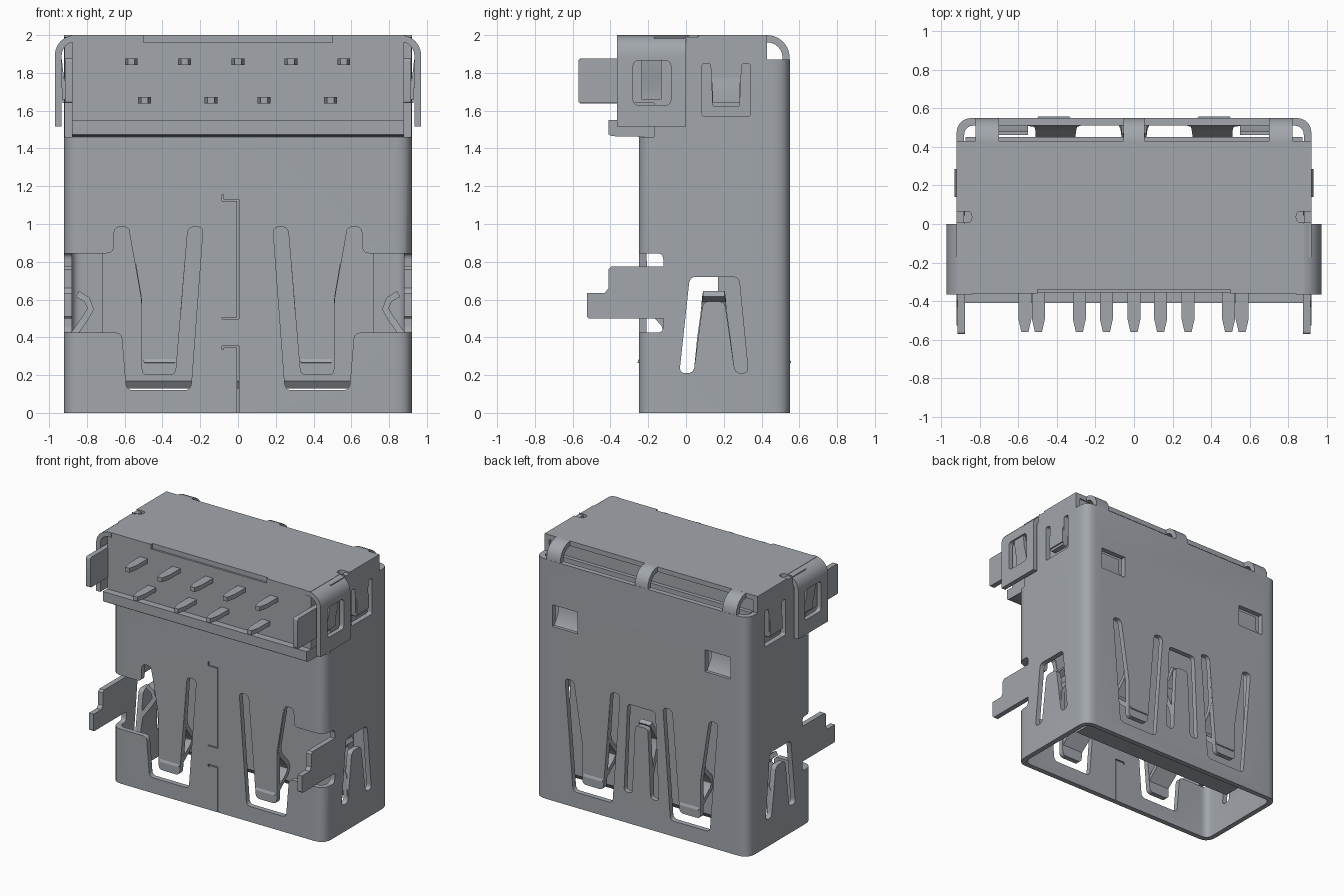
import bpy, bmesh, math
from mathutils import Vector

if "Cube" in bpy.data.objects:
    bpy.data.objects.remove(bpy.data.objects["Cube"], do_unlink=True)

grey = bpy.data.materials.new("metal grey")
grey.use_nodes = True
COL = (0.36, 0.385, 0.415, 1)
grey.diffuse_color = COL
grey.node_tree.nodes["Principled BSDF"].inputs["Base Color"].default_value = COL
parts = []


def add(name, bm):
    me = bpy.data.meshes.new(name)
    bmesh.ops.recalc_face_normals(bm, faces=bm.faces)
    bm.to_mesh(me)
    bm.free()
    me.materials.append(grey)
    ob = bpy.data.objects.new(name, me)
    bpy.context.collection.objects.link(ob)
    parts.append(ob)
    return ob


def rounded(poly, r, n=5):
    """Round every corner of a 2D polygon."""
    out = []
    for i, p in enumerate(poly):
        p, a, b = Vector(p), Vector(poly[i - 1]), Vector(poly[(i + 1) % len(poly)])
        d = min(r, (a - p).length * 0.49, (b - p).length * 0.49)
        s, e = p + (a - p).normalized() * d, p + (b - p).normalized() * d
        for k in range(n + 1):
            t = k / n
            out.append(s * (1 - t) ** 2 + p * 2 * t * (1 - t) + e * t * t)
    return out


def rect(u0, u1, v0, v1):
    return [(u0, v0), (u1, v0), (u1, v1), (u0, v1)]


def prism(name, poly, axis, lo, hi, r=0.0):
    """Extrude a 2D polygon along one axis."""
    place = {"x": lambda u, v, w: (w, u, v), "y": lambda u, v, w: (u, w, v),
             "z": lambda u, v, w: (u, v, w)}[axis]
    if r:
        poly = rounded(poly, r)
    bm = bmesh.new()
    a = [bm.verts.new(place(u, v, lo)) for u, v in poly]
    b = [bm.verts.new(place(u, v, hi)) for u, v in poly]
    bm.faces.new(a)
    bm.faces.new(b[::-1])
    for i in range(len(a)):
        j = (i + 1) % len(a)
        bm.faces.new((a[i], b[i], b[j], a[j]))
    return add(name, bm)


def apply_mods(ob):
    me = bpy.data.meshes.new_from_object(ob.evaluated_get(bpy.context.evaluated_depsgraph_get()))
    ob.modifiers.clear()
    ob.data = me


def ribbon(name, rows, thick=0.035):
    """Bent sheet strip through pairs of edge points."""
    bm = bmesh.new()
    vs = [(bm.verts.new(a), bm.verts.new(b)) for a, b in rows]
    for p, q in zip(vs, vs[1:]):
        bm.faces.new((p[0], p[1], q[1], q[0]))
    ob = add(name, bm)
    m = ob.modifiers.new("thickness", "SOLIDIFY")
    m.thickness, m.offset = thick, 0
    apply_mods(ob)
    return ob


def cut(ob, cutters):
    for c in cutters:
        m = ob.modifiers.new("cut", "BOOLEAN")
        m.operation, m.solver, m.object = "DIFFERENCE", "EXACT", c
    apply_mods(ob)
    for c in cutters:
        parts.remove(c)
        bpy.data.objects.remove(c, do_unlink=True)


def flip(poly, s):
    return [(u * s, v) for u, v in poly]


# Shell: rounded tube
shell = prism("shell", rect(-0.92, 0.92, -0.25, 0.55), "z", 0, 1.99, 0.09)
C = [prism("cut", rect(-0.88, 0.88, -0.21, 0.51), "z", -0.1, 2.1, 0.055),
     prism("cut", rect(-1, 1, -0.4, -0.17), "z", 1.46, 2.2),
     prism("cut", rect(-1, 1, 0.43, 0.7), "z", 1.87, 2.2)]

# Openings around the spring fingers
front_slot = [(0.95, 0.845), (0.66, 0.845), (0.655, 0.985), (0.575, 0.985), (0.51, 0.6),
              (0.51, 0.2), (0.33, 0.2), (0.265, 0.985), (0.185, 0.985), (0.25, 0.12),
              (0.59, 0.12), (0.615, 0.425), (0.95, 0.425)]
back_slot = [(0.66, 0.985), (0.585, 0.985), (0.51, 0.5), (0.51, 0.2), (0.33, 0.2),
             (0.265, 0.985), (0.185, 0.985), (0.25, 0.12), (0.59, 0.12)]
side_slot = [(0.02, 0.72), (-0.035, 0.21), (0.04, 0.21), (0.09, 0.59), (0.205, 0.59),
             (0.26, 0.21), (0.33, 0.21), (0.28, 0.72)]
mid_slot = [(-0.12, 0.93), (-0.15, 0.24), (-0.08, 0.24), (-0.055, 0.78), (0.055, 0.78),
            (0.08, 0.24), (0.15, 0.24), (0.12, 0.93)]
tab_slot = [(0.085, 1.57), (0.34, 1.57), (0.34, 1.85), (0.295, 1.85), (0.285, 1.62),
            (0.14, 1.62), (0.13, 1.85), (0.085, 1.85)]
C.append(prism("cut", mid_slot, "y", 0.48, 0.65, 0.03))
for s in (1, -1):
    C += [prism("cut", flip(rounded(front_slot, 0.035), s), "y", -0.35, -0.16),
          prism("cut", flip(rounded(back_slot, 0.035), s), "y", 0.46, 0.65),
          prism("cut", rect(-0.4, -0.12, 0.425, 0.845), "x", 0.8 * s, 1.03 * s, 0.035),
          prism("cut", side_slot, "x", 0.8 * s, 1.03 * s, 0.035),
          prism("cut", tab_slot, "x", 0.8 * s, 1.03 * s, 0.015),
          prism("cut", rect(0.55 * s, 0.77 * s, 1.36, 1.53), "y", 0.48, 0.65)]

# Locking seam down the front
g = 0.004
C += [prism("cut", [(g, -0.1), (g, 0.354), (-0.085, 0.354), (-0.085, 0.335), (-0.077, 0.335),
                    (-0.077, 0.346), (-g, 0.346), (-g, -0.1)], "y", -0.35, -0.16),
      prism("cut", [(g, 0.497), (g, 1.129), (-0.077, 1.129), (-0.077, 1.155), (-0.085, 1.155),
                    (-0.085, 1.121), (-g, 1.121), (-g, 0.505), (-0.085, 0.505), (-0.085, 0.497)],
            "y", -0.35, -0.16)]
cut(shell, C)

# Spring fingers: (height, inward offset, inner x, outer x)
FINGER = [(0.98, 0, 0.265, 0.58), (0.62, 0.01, 0.295, 0.515), (0.56, 0.035, 0.3, 0.51),
          (0.47, 0.115, 0.31, 0.51), (0.43, 0.13, 0.315, 0.51), (0.39, 0.115, 0.32, 0.51),
          (0.29, 0.0, 0.325, 0.505), (0.26, -0.01, 0.335, 0.495)]
SIDE = [(0.2, 0, 0.04, 0.26), (0.4, 0.02, 0.06, 0.235), (0.5, 0.09, 0.075, 0.22),
        (0.55, 0.12, 0.08, 0.215), (0.6, 0.1, 0.085, 0.21), (0.63, 0.05, 0.09, 0.205)]
MID = [(0.22, 0, -0.08, 0.08), (0.42, 0.02, -0.07, 0.07), (0.6, 0.1, -0.06, 0.06),
       (0.66, 0.11, -0.06, 0.06), (0.8, 0.03, -0.05, 0.05)]
ribbon("back_middle_spring", [((a, 0.53 - d, z), (b, 0.53 - d, z)) for z, d, a, b in MID])
for s, side in ((1, "left"), (-1, "right")):
    ribbon(side + "_front_spring",
           [((s * a, -0.23 + d, z), (s * b, -0.23 + d, z)) for z, d, a, b in FINGER])
    ribbon(side + "_back_spring",
           [((s * a, 0.53 - d, z), (s * b, 0.53 - d, z)) for z, d, a, b in FINGER])
    ribbon(side + "_side_spring",
           [((s * (0.9 - d), a, z), (s * (0.9 - d), b, z)) for z, d, a, b in SIDE])
    # Pressed-in latch plate in the rear window
    ribbon(side + "_rear_latch", [((s * 0.55, y, z), (s * 0.77, y, z))
                                  for z, y in ((1.54, 0.47), (1.43, 0.47), (1.35, 0.52))], 0.02)
    # Bulged side tab
    ribbon(side + "_side_tab", [((s * x, 0.14, z), (s * x, 0.285, z)) for z, x in
                                ((1.86, 0.9), (1.8, 0.895), (1.74, 0.915), (1.64, 0.915))], 0.03)
    # Lower mounting leg
    leg = [(-0.1, 0.5), (-0.1, 0.775), (-0.395, 0.775), (-0.41, 0.76), (-0.41, 0.66),
           (-0.43, 0.635), (-0.525, 0.635), (-0.525, 0.51), (-0.515, 0.5)]
    prism(side + "_lower_leg", leg, "x", s * 0.88, s * 0.92)
    # Upper mounting leg
    prism(side + "_upper_leg", rect(-0.57, 0.0, 1.64, 1.875), "x", s * 0.875, s * 0.915, 0.015)
    # Folded side flap with window and inner tab
    bend = [(0.84, 1.982)] + [(0.862 + 0.09 * math.sin(t), 1.892 + 0.09 * math.cos(t))
                              for t in [math.pi / 12 * k for k in range(7)]] + [(0.952, 1.515)]
    flap = ribbon(side + "_flap", [((s * x, -0.365, z), (s * x, 0.0, z)) for x, z in bend], 0.036)
    cut(flap, [prism("cut", rect(-0.28, -0.08, 1.63, 1.865), "x", s * 0.9, s * 1.1, 0.03)])
    ribbon(side + "_flap_tab", [((s * x, -0.235, z), (s * x, -0.13, z)) for z, x in
                                ((1.87, 0.945), (1.78, 0.935), (1.72, 0.92), (1.66, 0.92))], 0.025)

# Top plate with side notches and a shallow front step
top = prism("top_plate", rect(-0.92, 0.92, -0.36, 0.43), "z", 1.962, 2.0)
cut(top, [prism("cut", rect(-0.5, 0.5, -0.5, -0.34), "z", 1.9, 2.1)]
    + [prism("cut", rect(s * 0.84, s * 1.0, 0.008, 0.065), "z", 1.9, 2.1, 0.025) for s in (1, -1)]
    + [prism("cut", rect(s * 0.88, s * 1.0, -0.5, 0.004), "z", 1.9, 2.1) for s in (1, -1)])

# Bent tabs joining the top plate to the back wall
arc = [(0.41, 1.981)] + [(0.43 + 0.1 * math.sin(t), 1.881 + 0.1 * math.cos(t))
                         for t in [math.pi / 12 * k for k in range(7)]] + [(0.53, 1.86)]
for name, a, b in (("middle", -0.055, 0.055), ("left", 0.7, 0.82), ("right", -0.82, -0.7)):
    ribbon(name + "_top_tab", [((a, y, z), (b, y, z)) for y, z in arc], 0.038)

# Insulator: body, head, ledge and contact tongue
prism("insulator_body", rect(-0.872, 0.872, -0.205, 0.45), "z", 1.3, 1.87)
prism("insulator_head", rect(-0.878, 0.878, -0.355, 0.42), "z", 1.54, 1.962)
prism("insulator_ledge", [(-0.41, 1.475), (-0.395, 1.465), (-0.165, 1.46), (-0.165, 1.55),
                          (-0.41, 1.55)], "x", -0.88, 0.88)
prism("contact_tongue", [(0.17, 0.17), (0.2, 0.13), (0.37, 0.13), (0.4, 0.17), (0.4, 1.35),
                         (0.17, 1.35)], "x", -0.72, 0.72)

# Contact pins in two rows, tapered at the tip
rows = [(x, 1.86) for x in (-0.565, -0.283, 0, 0.28, 0.56)]
rows += [(x, 1.655) for x in (-0.495, -0.143, 0.138, 0.49)]
for i, (x, z) in enumerate(rows):
    h, t = 0.034, 0.018
    prism("pin_%d" % (i + 1), [(x - h, -0.3), (x + h, -0.3), (x + h, -0.49), (x + t, -0.56),
                               (x - t, -0.56), (x - h, -0.49)], "z", z - 0.017, z + 0.017)

# Smooth the bends, keep the edges sharp
bpy.ops.object.select_all(action="DESELECT")
for ob in parts:
    ob.select_set(True)
bpy.context.view_layer.objects.active = shell
bpy.ops.object.shade_smooth_by_angle(angle=math.radians(35))
